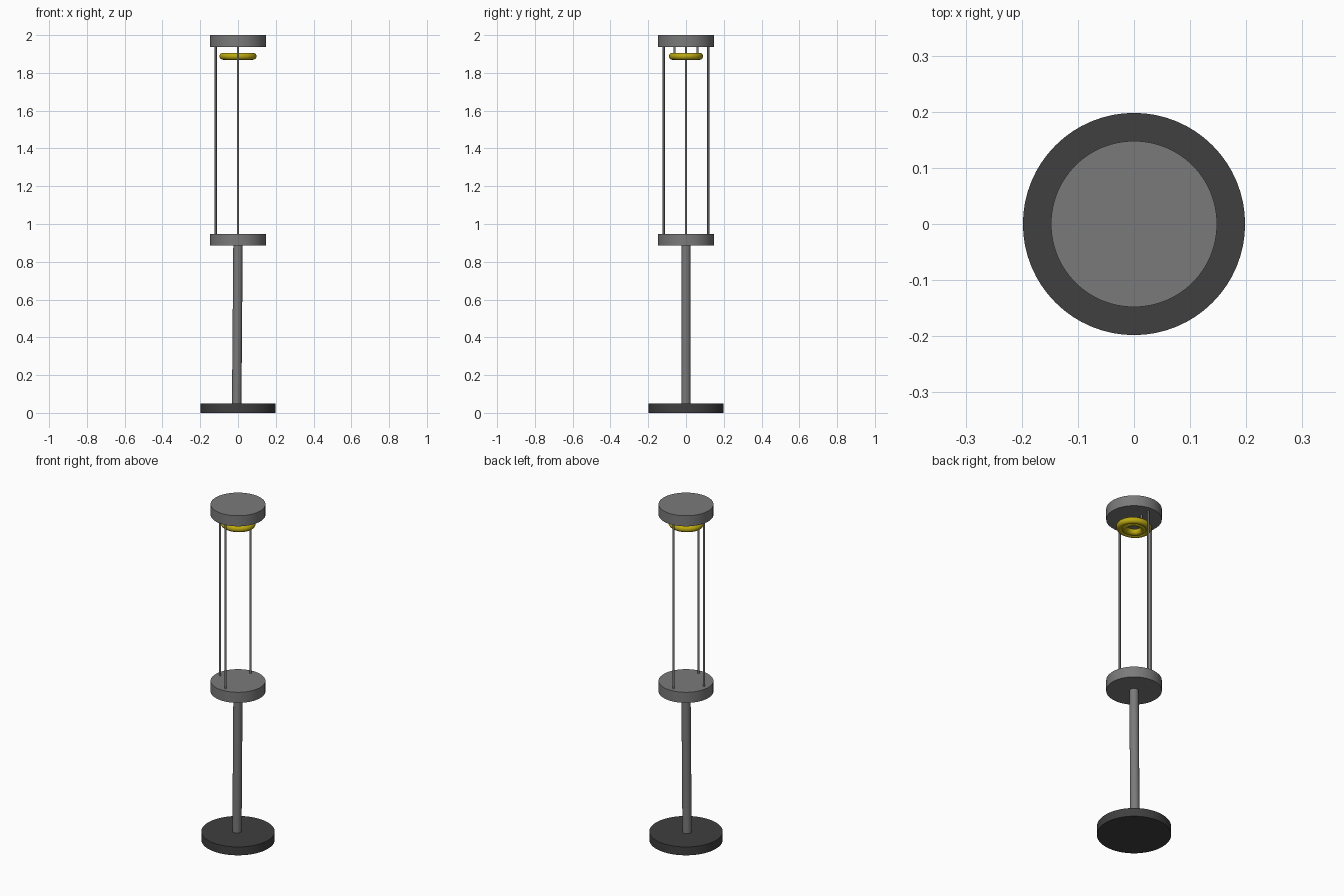
import bpy
import math
from mathutils import Vector

if "Cube" in bpy.data.objects:
    bpy.data.objects.remove(bpy.data.objects["Cube"])


def material(name, rgb):
    m = bpy.data.materials.new(name)
    m.diffuse_color = (*rgb, 1.0)
    m.use_nodes = True
    m.node_tree.nodes["Principled BSDF"].inputs["Base Color"].default_value = m.diffuse_color
    return m


dark = material("dark grey", (0.05, 0.05, 0.05))
grey = material("mid grey", (0.195, 0.195, 0.195))
yellow = material("yellow", (0.5, 0.4, 0.005))


def finish(name, mat):
    ob = bpy.context.object
    ob.name = name
    ob.data.materials.append(mat)
    bpy.ops.object.shade_smooth_by_angle(angle=math.radians(35))
    return ob


def rod(name, a, b, radius, mat, sides=32):
    """Cylinder running from point a to point b."""
    a, b = Vector(a), Vector(b)
    d = b - a
    bpy.ops.mesh.primitive_cylinder_add(
        vertices=sides, radius=radius, depth=d.length, location=(a + b) / 2,
        rotation=d.to_track_quat('Z', 'Y').to_euler())
    return finish(name, mat)


# Base, middle platform and top cap
rod("base", (0, 0, 0), (0, 0, 0.05), 0.198, dark, 64)
rod("platform", (0, 0, 0.885), (0, 0, 0.948), 0.148, grey, 64)
rod("top_cap", (0, 0, 1.937), (0, 0, 2.0), 0.148, grey, 64)

# Slightly leaning pole
rod("pole", (-0.007, 0, 0.04), (0, 0, 0.89), 0.025, grey)

# Three thin uprights, open towards +x
for i, angle in enumerate((90, 180, 270)):
    x = 0.118 * math.cos(math.radians(angle))
    y = 0.118 * math.sin(math.radians(angle))
    rod(f"upright_{i + 1}", (x, y, 0.94), (x, y, 1.945), 0.006, grey, 16)

# Slightly oval lamp made of two nested rings
for name, major in (("lamp_ring_outer", 0.0795), ("lamp_ring_inner", 0.054)):
    bpy.ops.mesh.primitive_torus_add(
        major_radius=major, minor_radius=0.0185, major_segments=48,
        minor_segments=16, location=(0, 0, 1.888))
    ring = finish(name, yellow)
    ring.scale.y = 0.92

# Hangers holding the lamp
for side, y in (("front", -0.061), ("back", 0.061)):
    rod(f"hanger_{side}", (0, y, 1.89), (0, y, 1.945), 0.006, grey, 16)
